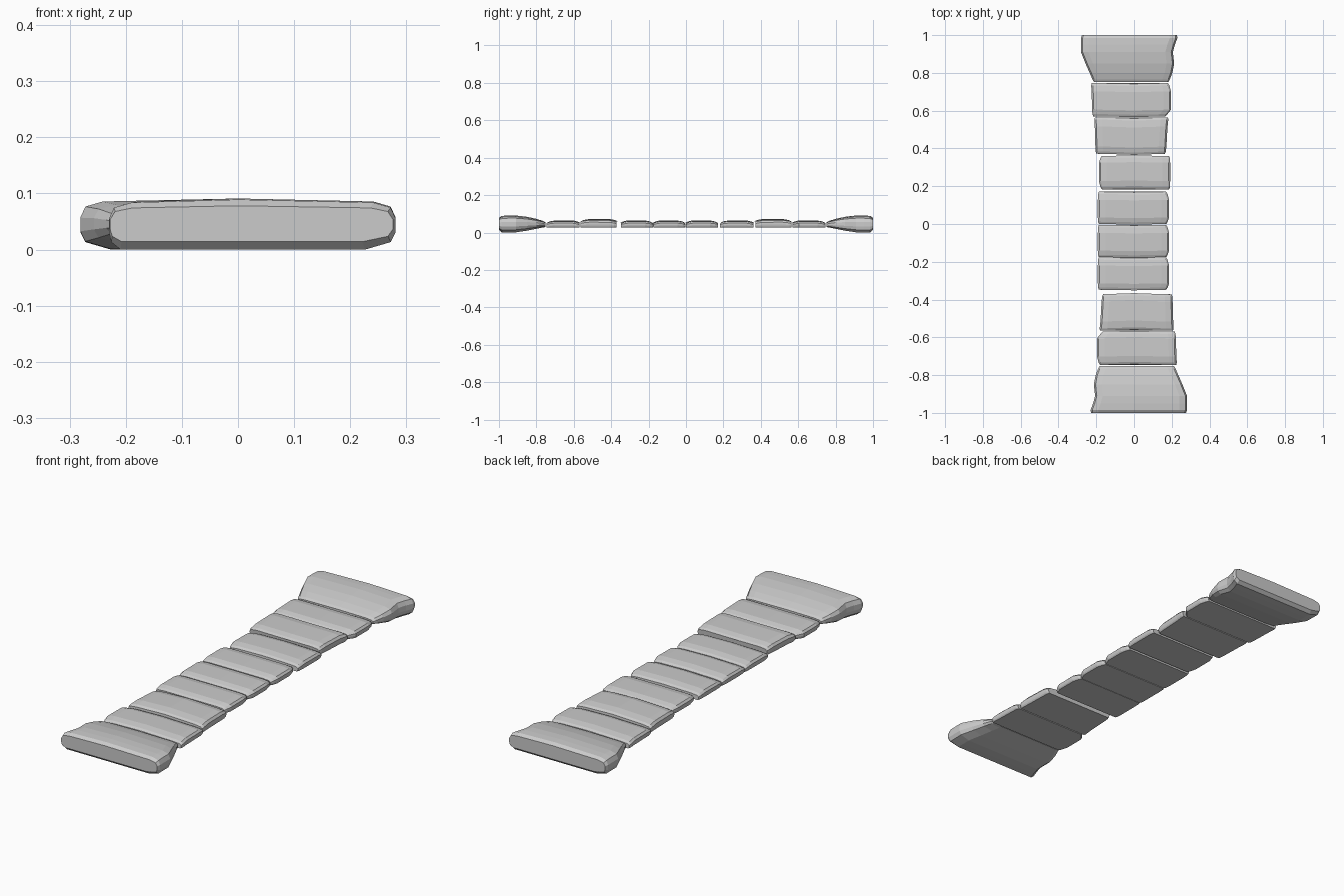
import bpy, bmesh, math

if "Cube" in bpy.data.objects:
    bpy.data.objects.remove(bpy.data.objects["Cube"])


def side(x, s, zb, zt, chamfer):
    """Half-profile points for one side (s = -1 left, 1 right), bottom to top."""
    t = zt - zb
    pts = [(x - s * (0.006 + 2.2 * chamfer), zb)]
    pts += [(x - s * (0.002 + 0.3 * chamfer), zb + 0.15 * t),
            (x, zb + 0.35 * t),
            (x, zb + 0.62 * t),
            (x - s * 0.009, zt - 0.16 * t),
            (x - s * 0.04, zt - 0.06 * t)]
    return pts


def slab(name, sections, bow=0.006, chamfer=0.0, turned=False):
    """Loft a stone slab through sections (y, left, right, bottom, top)."""
    bm = bmesh.new()
    rings = []
    for y, xl, xr, zb, zt in sections:
        prof = side(xr, 1, zb, zt, chamfer * 0.3) + [(0, zt)]
        prof += list(reversed(side(xl, -1, zb, zt, chamfer)))
        ring = []
        for x, z in prof:
            yy = y - bow * (1 - min(1, abs(x) / 0.17))
            if turned:
                x, yy = -x, -yy
            ring.append(bm.verts.new((x, yy, z)))
        rings.append(ring)
    n = len(rings[0])
    for a, b in zip(rings, rings[1:]):
        for i in range(n):
            j = (i + 1) % n
            bm.faces.new((a[i], a[j], b[j], b[i]))
    bm.faces.new(rings[0])
    bm.faces.new(rings[-1])
    bmesh.ops.recalc_face_normals(bm, faces=bm.faces[:])
    mesh = bpy.data.meshes.new(name)
    bm.to_mesh(mesh)
    bm.free()
    ob = bpy.data.objects.new(name, mesh)
    bpy.context.collection.objects.link(ob)
    return ob


def tread(y0, y1, left, right, top=0.065):
    """Sections of a thin slab; left/right give the x at four stations."""
    d = y1 - y0
    ys = (y0, y0 + 0.012, y0 + 0.2 * d, y0 + 0.75 * d, y1 - 0.012, y1)

    def stations(v):
        a, b, c, e = v
        return (a + math.copysign(0.004, -a), a + (b - a) * 0.3, b, c,
                e + (c - e) * 0.3, e + math.copysign(0.004, -e))
    tops = (top - 0.013, top - 0.007, top - 0.001, top, top - 0.006, top - 0.013)
    return [(y, l, r, 0.026, t)
            for y, l, r, t in zip(ys, stations(left), stations(right), tops)]


# Thick flared end, narrow neck first
end = [(0.752, -0.212, 0.182, 0.029, 0.055),
       (0.765, -0.220, 0.190, 0.027, 0.062),
       (0.800, -0.235, 0.203, 0.020, 0.073),
       (0.850, -0.257, 0.213, 0.010, 0.084),
       (0.910, -0.281, 0.206, 0.001, 0.091),
       (0.950, -0.281, 0.217, 0.000, 0.091),
       (0.985, -0.281, 0.230, 0.000, 0.089),
       (1.000, -0.276, 0.228, 0.014, 0.078)]

# Each half of the strip is the other turned half a circle
for tag, turned in (("back", False), ("front", True)):
    slab(tag + "_end", end, bow=0.0, chamfer=0.022, turned=turned)
    slab(tag + "_outer_slab",
         tread(0.570, 0.746, (-0.220, -0.222, -0.225, -0.228),
               (0.170, 0.196, 0.196, 0.184)), bow=0.004, turned=turned)
    slab(tag + "_wide_slab",
         tread(0.372, 0.565, (-0.203, -0.205, -0.208, -0.211),
               (0.168, 0.172, 0.178, 0.184), top=0.073), bow=0.006, turned=turned)

# Four plain middle slabs; the back one is turned the other way
straight = (-0.190, -0.192, -0.192, -0.190)
clipped = (0.175, 0.186, 0.186, 0.174)
for i, y0 in enumerate((-0.348, -0.175, 0.0)):
    slab("middle_slab_%d" % (i + 1), tread(y0, y0 + 0.171, straight, clipped), bow=0.003)
slab("middle_slab_4", tread(-0.360, -0.183, straight, clipped), bow=0.003, turned=True)
